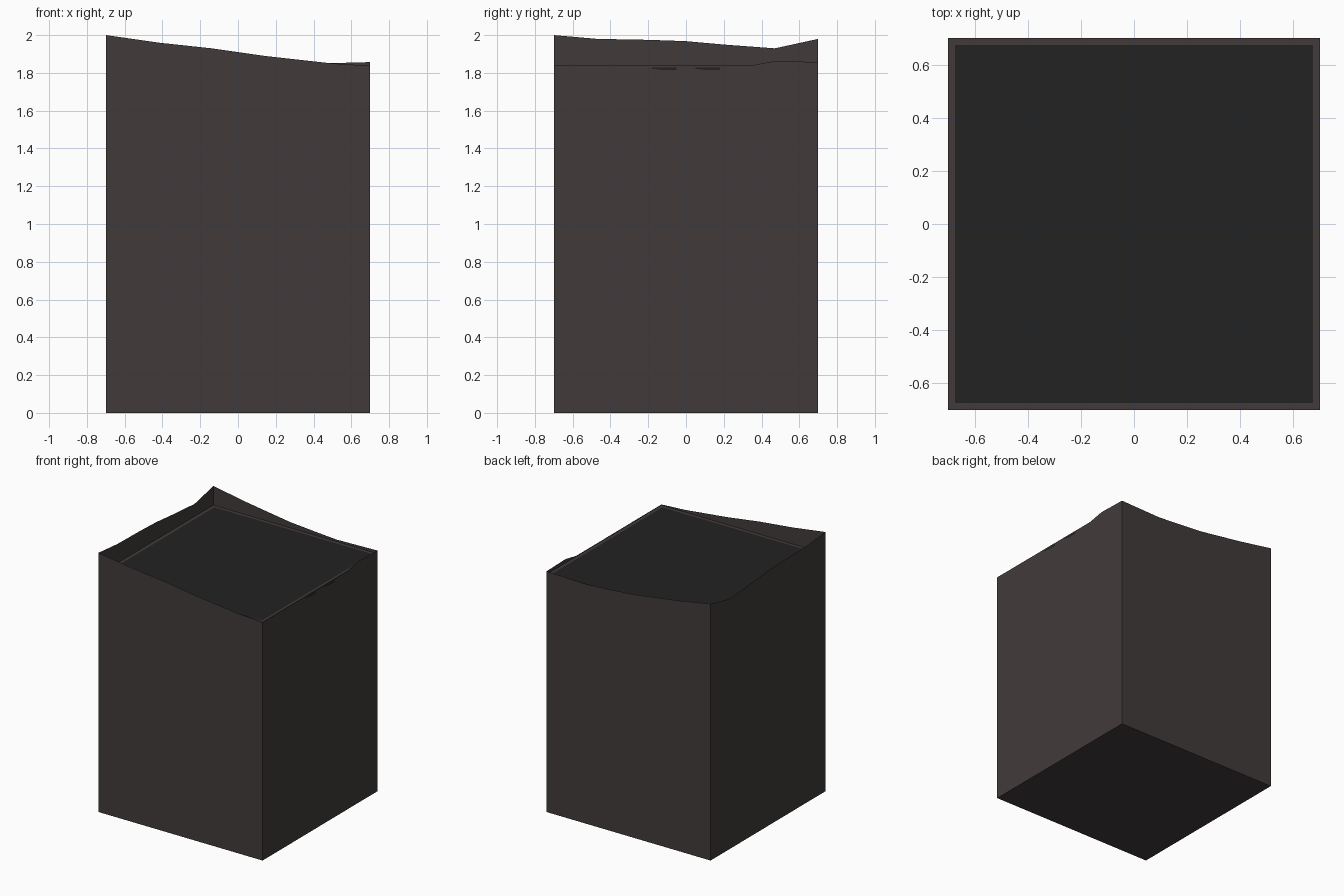
import bpy, bmesh

if "Cube" in bpy.data.objects:
    bpy.data.objects.remove(bpy.data.objects["Cube"])

H = 0.7        # half width
LEDGE = 1.833  # level of the flat top
INSET = 0.026  # ledge width


def material(name, rgb):
    m = bpy.data.materials.new(name)
    m.diffuse_color = (*rgb, 1)
    m.use_nodes = True
    m.node_tree.nodes["Principled BSDF"].inputs["Base Color"].default_value = m.diffuse_color
    return m


brown = material("dark brown", (0.053, 0.044, 0.042))
black = material("near black", (0.016, 0.016, 0.016))


def make(name, bm, mat):
    me = bpy.data.meshes.new(name)
    bm.to_mesh(me)
    bm.free()
    ob = bpy.data.objects.new(name, me)
    me.materials.append(mat)
    bpy.context.collection.objects.link(ob)
    return ob


# wavy upper edges: (position along the wall, height)
front = [(-.7, 2.0), (-.42, 1.96), (-.14, 1.93), (.14, 1.89), (.5, 1.85), (.7, 1.838)]
right = [(-.7, 1.838), (.34, 1.838), (.47, 1.863), (.7, 1.857)]
back = [(-.7, 1.98), (-.41, 1.93), (-.05, 1.878), (.15, 1.862), (.35, 1.848), (.7, 1.857)]
left = [(-.7, 2.0), (-.47, 1.98), (-.2, 1.975), (0, 1.968), (.2, 1.95), (.47, 1.93), (.7, 1.98)]

# outer shell, one closed loop counter-clockwise from the front left corner
loop = [(a, -H, z) for a, z in front[:-1]]
loop += [(H, a, z) for a, z in right[:-1]]
loop += [(a, H, z) for a, z in back[:0:-1]]
loop += [(-H, a, z) for a, z in left[:0:-1]]
bm = bmesh.new()
top = [bm.verts.new(p) for p in loop]
low = [bm.verts.new((x, y, 0)) for x, y, z in loop]
n = len(loop)
for i in range(n):
    j = (i + 1) % n
    bm.faces.new((low[i], low[j], top[j], top[i]))
bm.faces.new(low[::-1])
make("outer_walls", bm, brown)


def square(bm, h, z):
    return [bm.verts.new((x * h, y * h, z)) for x, y in ((-1, -1), (1, -1), (1, 1), (-1, 1))]


# narrow ledge inside the walls
bm = bmesh.new()
a, b = square(bm, H, LEDGE), square(bm, H - INSET, LEDGE)
for i in range(4):
    j = (i + 1) % 4
    bm.faces.new((a[i], a[j], b[j], b[i]))
make("ledge", bm, brown)

# dark flat top
bm = bmesh.new()
bm.faces.new(square(bm, H - INSET, LEDGE))
make("top_panel", bm, black)

# two small dark slits in the right wall
for k, (y0, y1) in enumerate(((-.18, -.05), (.05, .18))):
    bm = bmesh.new()
    pts = [(y0, 1.822), (y0 + .07, 1.814), (y1, 1.814), (y1, 1.829), (y0, 1.829)]
    bm.faces.new([bm.verts.new((H + .001, y, z)) for y, z in pts])
    make(f"wall_slit_{k + 1}", bm, black)
